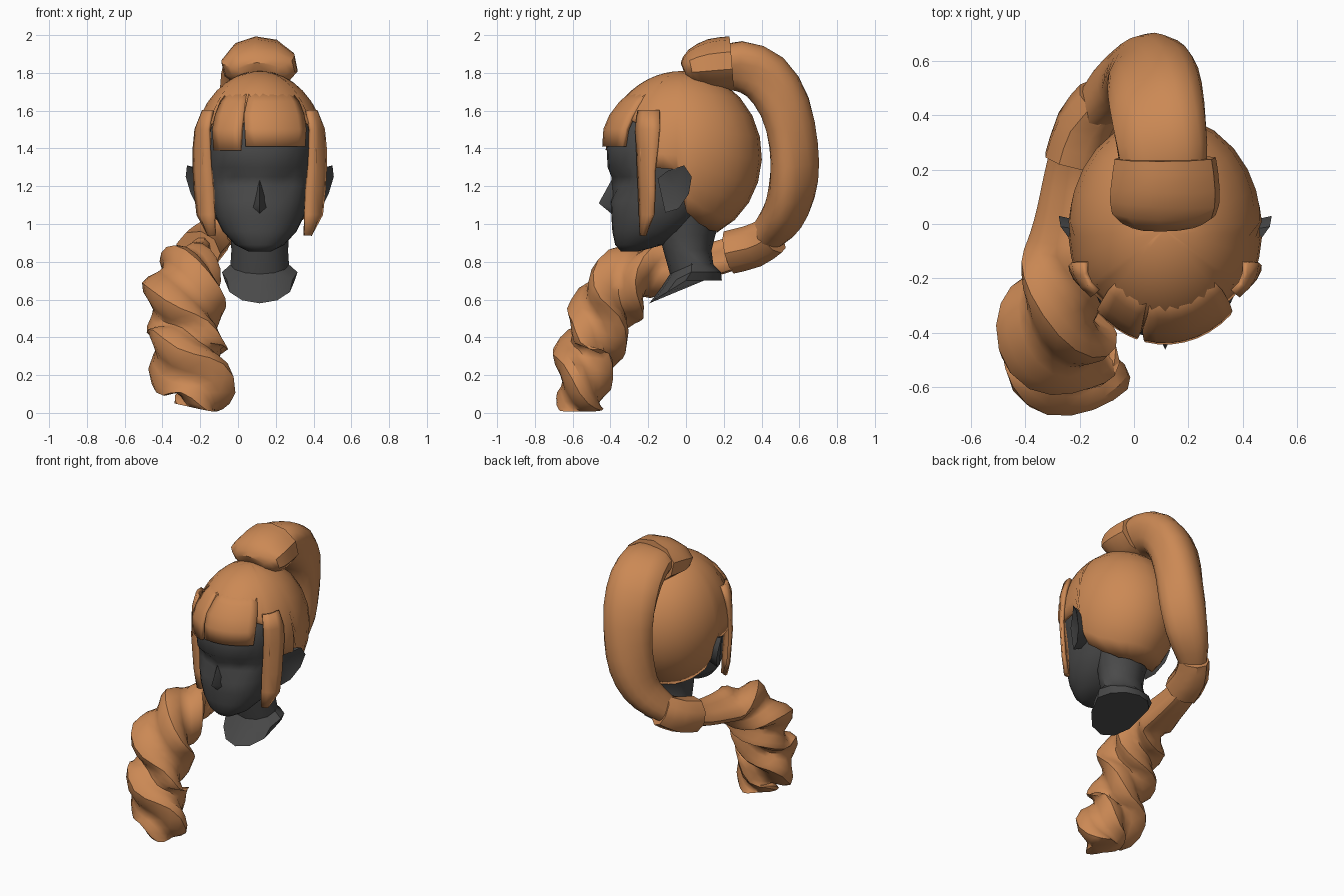
import bpy, bmesh, math
from mathutils import Vector

if "Cube" in bpy.data.objects:
    bpy.data.objects.remove(bpy.data.objects["Cube"])

CX, CY, CZ = 0.115, -0.02, 1.36          # middle of the head
RX, RY, RZ = 0.355, 0.42, 0.45           # radii of the hair cap


def material(name, rgb):
    m = bpy.data.materials.new(name)
    m.diffuse_color = (*rgb, 1)
    m.use_nodes = True
    m.node_tree.nodes["Principled BSDF"].inputs["Base Color"].default_value = m.diffuse_color
    return m


HAIR = material("copper_hair", (0.60, 0.25, 0.09))
SKIN = material("dark_grey", (0.068, 0.068, 0.068))


def make(name, verts, faces, mat, angle=40, thick=0):
    me = bpy.data.meshes.new(name)
    me.from_pydata([tuple(v) for v in verts], [], faces)
    bm = bmesh.new()
    bm.from_mesh(me)
    bmesh.ops.remove_doubles(bm, verts=bm.verts, dist=1e-5)
    bmesh.ops.recalc_face_normals(bm, faces=bm.faces)
    bm.to_mesh(me)
    bm.free()
    me.materials.append(mat)
    ob = bpy.data.objects.new(name, me)
    bpy.context.collection.objects.link(ob)
    if thick:
        s = ob.modifiers.new("thickness", 'SOLIDIFY')
        s.thickness, s.offset = thick, 0
    bpy.ops.object.select_all(action='DESELECT')
    ob.select_set(True)
    bpy.context.view_layer.objects.active = ob
    bpy.ops.object.shade_smooth_by_angle(angle=math.radians(angle))
    return ob


def loft(name, rings, mat, angle=40):
    n = len(rings[0])
    faces = [(k*n+i, k*n+(i+1) % n, (k+1)*n+(i+1) % n, (k+1)*n+i)
             for k in range(len(rings)-1) for i in range(n)]
    faces += [tuple(range(n)), tuple(range((len(rings)-1)*n, len(rings)*n))]
    return make(name, [p for r in rings for p in r], faces, mat, angle)


def grid(name, rows, mat, thick, angle=40):
    n = len(rows[0])
    faces = [(k*n+i, k*n+i+1, (k+1)*n+i+1, (k+1)*n+i)
             for k in range(len(rows)-1) for i in range(n-1)]
    return make(name, [p for r in rows for p in r], faces, mat, angle, thick)


def spline(keys, steps):
    """Catmull-Rom through rows of (x, y, z, half width, half depth)."""
    out = []
    for i in range(len(keys)-1):
        p0, p1, p2, p3 = (keys[max(0, min(len(keys)-1, i+d))] for d in (-1, 0, 1, 2))
        for s in range(steps):
            t = s/steps
            out.append([0.5*(2*b+(c-a)*t+(2*a-5*b+4*c-d)*t*t+(3*b-a-3*c+d)*t**3)
                        for a, b, c, d in zip(p0, p1, p2, p3)])
    return out + [list(keys[-1])]


def strand(name, keys, steps=3, sides=15, lobes=3, groove=0.0, twist=lambda u: 0, angle=40):
    """Hair tube with grooves that wind around its path."""
    pts = spline(keys, steps)
    rings = []
    for k, (x, y, z, a, b) in enumerate(pts):
        T = (Vector(pts[min(k+1, len(pts)-1)][:3]) - Vector(pts[max(k-1, 0)][:3])).normalized()
        X = Vector((1, 0, 0))
        U = (X - T*X.dot(T)).normalized()
        V = T.cross(U)
        ph = twist(k/(len(pts)-1))
        ring = []
        for i in range(sides):
            t = 2*math.pi*i/sides
            r = 1 - groove + groove*math.cos(lobes*t)
            ring.append(Vector((x, y, z)) + U*a*r*math.cos(t+ph) + V*b*r*math.sin(t+ph))
        rings.append(ring)
    return loft(name, rings, HAIR, angle)


# Head: stacked rings (height, half width, front, back) with eye hollows
head = []
for z, w, yf, yb in [(.855, .06, -.345, -.25), (.89, .13, -.375, -.12), (.96, .195, -.39, .0),
                     (1.04, .235, -.395, .09), (1.12, .255, -.40, .17), (1.2, .27, -.395, .25),
                     (1.25, .28, -.395, .28), (1.30, .29, -.415, .3), (1.4, .30, -.42, .32),
                     (1.5, .30, -.405, .33), (1.62, .25, -.32, .27), (1.7, .14, -.2, .15)]:
    ring = []
    for i in range(28):
        t = 2*math.pi*i/28
        c, s = math.cos(t), math.sin(t)
        x = w*math.copysign(abs(c)**0.9, c)
        y = (yf+yb)/2 + (yb-yf)/2*math.copysign(abs(s)**0.9, s)
        if 1.18 < z < 1.27 and s < 0 and .05 < abs(x) < .21:
            y += 0.03
        ring.append((CX+x, y, z))
    head.append(ring)
loft("head", head, SKIN, 50)

# Nose
make("nose", [(CX, -.385, 1.25), (CX, -.462, 1.11), (CX-.04, -.385, 1.085),
              (CX+.04, -.385, 1.085), (CX, -.395, 1.055)],
     [(0, 1, 2), (0, 3, 1), (1, 4, 2), (1, 3, 4), (0, 2, 4, 3)], SKIN, 70)

# Neck with a flared, slanting foot
neck = []
for z, w, yf, yb, drop in [(1.05, .18, -.14, .2, 0), (.94, .155, -.14, .155, 0), (.86, .15, -.12, .135, 0),
                           (.785, .155, -.085, .145, .05),
                           (.745, .2, -.13, .185, .08), (.70, .185, -.195, .19, .12)]:
    ring = []
    for i in range(12):
        t = 2*math.pi*i/12
        s = math.sin(t)
        ring.append((CX+w*math.cos(t), (yf+yb)/2+(yb-yf)/2*s, z-(drop*-s if s < 0 else 0)))
    neck.append(ring)
loft("neck", neck, SKIN, 35)

# Ears: outline (y, z, distance from the middle), dished, with a skirt into the head
outline = [(-.15, 1.24, .29), (-.10, 1.28, .32), (-.01, 1.31, .385), (.03, 1.25, .392),
           (.015, 1.16, .365), (-.04, 1.08, .325), (-.11, 1.06, .30)]
for side, label in ((1, "right"), (-1, "left")):
    n = len(outline)
    v = [(CX+side*d, y, z) for y, z, d in outline]
    v += [(CX+side*.22, -.07+(y+.07)*.6, 1.18+(z-1.18)*.7) for y, z, d in outline]
    v.append((CX+side*.305, -.06, 1.19))
    f = [(i, (i+1) % n, n+(i+1) % n, n+i) for i in range(n)]
    f += [(i, (i+1) % n, 2*n) for i in range(n)] + [tuple(range(n, 2*n))]
    make(label+"_ear", v, f, SKIN, 40)


# Hair cap: meridians running from the crown down to a hem that varies around the head
HEM = [(0, 1.55), (45, 1.55), (54, 1.53), (58, 1.30), (86, 1.29), (94, 1.06),
       (110, 1.0), (135, .965), (180, .955)]


def hem(phi):
    for (p0, z0), (p1, z1) in zip(HEM, HEM[1:]):
        if phi <= p1:
            return z0+(z1-z0)*(phi-p0)/(p1-p0)


half = [0, 11, 22, 34, 45, 54, 58, 67, 76, 86, 94, 102, 110, 122, 135, 150, 165, 180]
phis = [-p for p in half[:0:-1]] + half
rows = []
for k in range(11):
    row = []
    for p in phis:
        pol = math.acos((hem(abs(p))-CZ)/RZ)*k/10
        f, a = math.sin(pol), math.radians(p)
        row.append((CX+(RX-.008)*f*math.sin(a), CY-(RY-.008)*f*math.cos(a), CZ+(RZ-.01)*math.cos(pol)))
    rows.append(row)
grid("hair_cap", rows, HAIR, .02)


def panel(name, keys, thick, cols=6):
    """Curved sheet of hair: rows of (height, start angle, end angle, offset)."""
    rows = []
    for z, p0, p1, off in keys:
        f = math.sqrt(1-((z-CZ)/RZ)**2)
        rows.append([(CX+(RX*f+off)*math.sin(a), CY-(RY*f+off)*math.cos(a), z)
                     for a in (math.radians(p0+(p1-p0)*i/cols) for i in range(cols+1))])
    return grid(name, rows, HAIR, thick, 50)


# Fringe in two pieces with a gap between, growing smoothly out of the cap
panel("fringe_wide", [(1.71, -14, 48, -.022), (1.64, -14, 48, -.006), (1.57, -15, 46, .004),
                      (1.50, -13, 44, .006), (1.41, -12, 42, -.006)], .026, 7)
panel("fringe_narrow", [(1.71, -48, -17, -.022), (1.64, -48, -16, -.006), (1.57, -46, -15.5, .004),
                        (1.50, -45, -16, .006), (1.39, -43, -17, -.008)], .026, 4)

# Locks in front of the ears: (height, front edge offset and y, back edge offset and y)
LOCK = [(1.60, .25, -.25, .295, -.14), (1.50, .267, -.262, .335, -.14), (1.40, .262, -.255, .345, -.15),
        (1.28, .255, -.25, .345, -.165), (1.18, .245, -.245, .34, -.165),
        (1.05, .238, -.24, .325, -.17), (.94, .235, -.235, .265, -.21)]
for side, label in ((1, "right"), (-1, "left")):
    rows = []
    for z, d0, y0, d1, y1 in LOCK:
        rows.append([(CX+side*(d0+(d1-d0)*t+.06*t*(1-t)), y0+(y1-y0)*t-.03*t*(1-t), z)
                     for t in (0, .33, .67, 1)])
    grid(label+"_side_lock", rows, HAIR, .022)

# Tied knot on the crown
strand("top_knot", [(.11, -.01, 1.81, .12, .05), (.11, .035, 1.825, .195, .105),
                    (.115, .13, 1.84, .205, .145), (.115, .242, 1.85, .19, .15)],
       2, 10, 2, 0.02, lambda u: .2)

# Upper ponytail arching behind the head
strand("upper_ponytail", [(.11, .15, 1.83, .16, .12), (.11, .28, 1.845, .18, .145),
                          (.10, .42, 1.78, .19, .15), (.09, .52, 1.62, .19, .145),
                          (.075, .56, 1.42, .18, .14), (.05, .56, 1.24, .175, .14),
                          (.0, .53, 1.09, .155, .13), (-.08, .475, .99, .12, .115),
                          (-.16, .40, .91, .08, .09)],
       2, 18, 3, 0.09, lambda u: -.5-1.8*u)

# Tie at the nape
strand("nape_tie", [(-.12, .455, .94, .10, .11), (-.18, .36, .885, .115, .12),
                    (-.215, .23, .85, .125, .12)], 2, 9, 3, 0.02)

# Lower ponytail coming forward over the shoulder and winding into a curl
strand("lower_ponytail", [(-.20, .34, .88, .09, .10), (-.22, .18, .82, .11, .10),
                          (-.24, .0, .79, .13, .115), (-.26, -.15, .775, .16, .14),
                          (-.28, -.30, .715, .20, .185), (-.295, -.415, .58, .235, .205),
                          (-.275, -.465, .43, .21, .18), (-.28, -.525, .30, .235, .185),
                          (-.20, -.55, .14, .20, .155), (-.21, -.55, .025, .13, .13)],
       4, 18, 3, 0.17, lambda u: 1.2-12.0*max(0, u-.3), 45)
